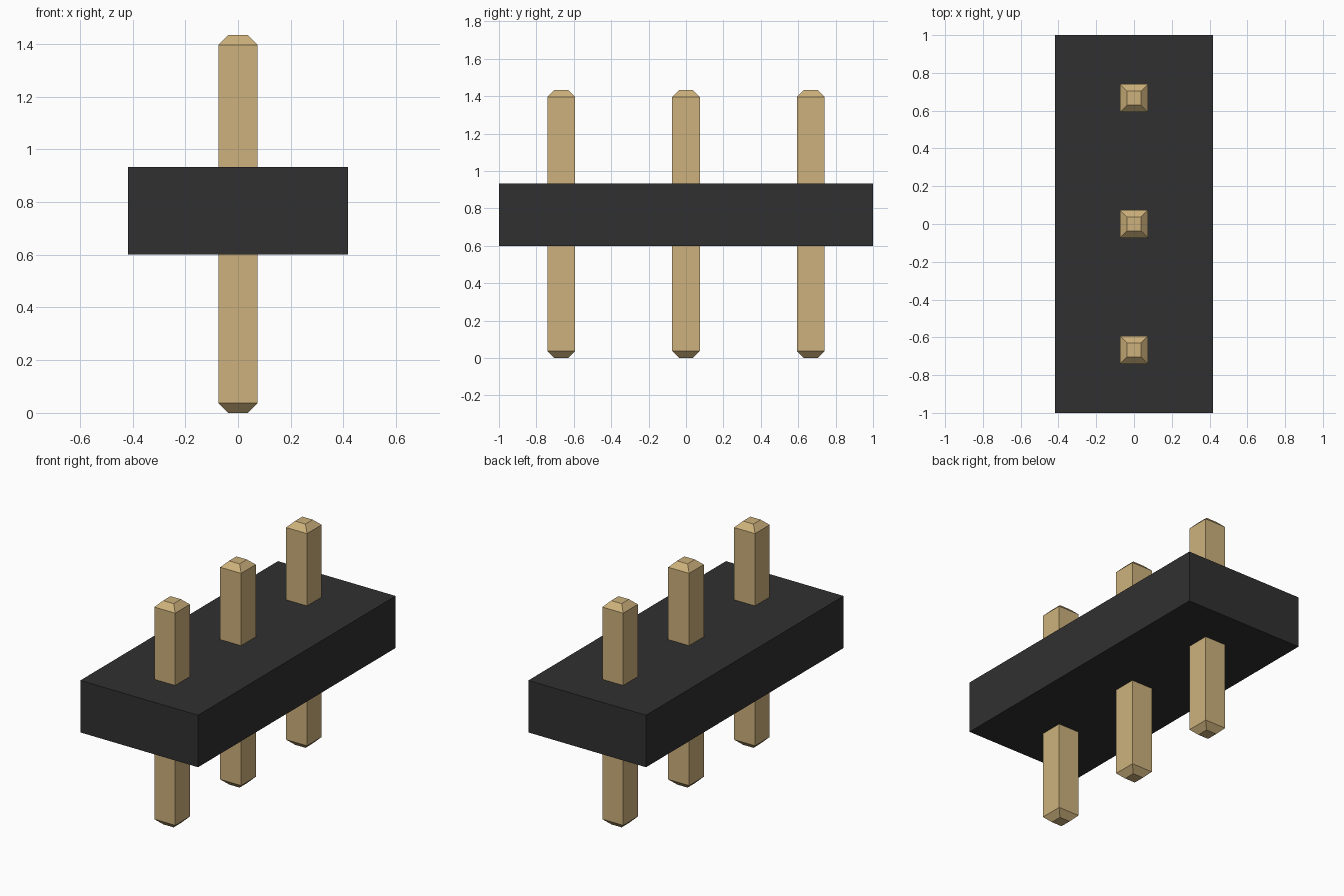
import bpy
import bmesh

cube = bpy.data.objects.get("Cube")
if cube:
    bpy.data.objects.remove(cube, do_unlink=True)


def make_material(name, rgb, metallic=0.0):
    mat = bpy.data.materials.new(name)
    mat.use_nodes = True
    mat.diffuse_color = (*rgb, 1)
    shader = mat.node_tree.nodes["Principled BSDF"]
    shader.inputs["Base Color"].default_value = (*rgb, 1)
    shader.inputs["Roughness"].default_value = 0.6
    return mat


def add_object(name, bm, mat):
    bmesh.ops.recalc_face_normals(bm, faces=bm.faces)
    mesh = bpy.data.meshes.new(name)
    bm.to_mesh(mesh)
    bm.free()
    mesh.materials.append(mat)
    obj = bpy.data.objects.new(name, mesh)
    bpy.context.collection.objects.link(obj)
    return obj


def square_loft(sections):
    """Closed solid through square sections given as (half_x, half_y, z)."""
    bm = bmesh.new()
    rings = [[bm.verts.new((sx * hx, sy * hy, z))
              for sx, sy in ((-1, -1), (1, -1), (1, 1), (-1, 1))]
             for hx, hy, z in sections]
    for low, high in zip(rings, rings[1:]):
        for i in range(4):
            j = (i + 1) % 4
            bm.faces.new((low[i], low[j], high[j], high[i]))
    bm.faces.new(rings[0][::-1])
    bm.faces.new(rings[-1])
    return bm


black = make_material("black plastic", (0.03, 0.03, 0.03))
gold = make_material("pale gold metal", (0.61, 0.44, 0.20))

# Plastic housing block
add_object("housing", square_loft([(0.417, 1, 0.6), (0.417, 1, 0.933)]), black)

# Square pins with tapered ends
HALF, TIP, TAPER, HEIGHT, PITCH = 0.074, 0.037, 0.037, 1.433, 0.667
for label, step in (("front", -1), ("middle", 0), ("back", 1)):
    pin = add_object(label + "_pin", square_loft([
        (TIP, TIP, 0), (HALF, HALF, TAPER),
        (HALF, HALF, HEIGHT - TAPER), (TIP, TIP, HEIGHT)]), gold)
    pin.location.y = step * PITCH
